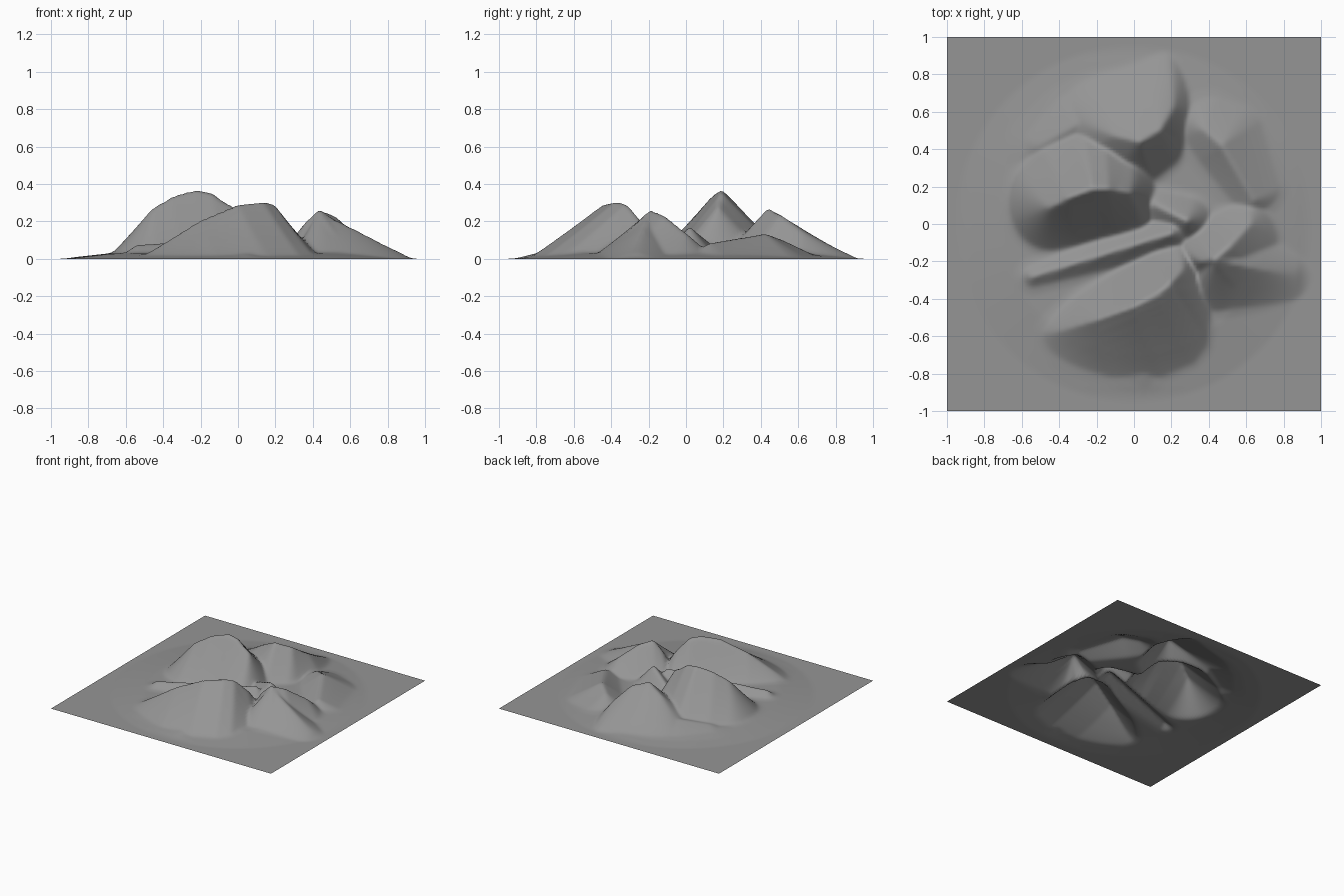
import bpy
import bmesh
import math
from mathutils import Vector

cube = bpy.data.objects.get("Cube")
if cube:
    bpy.data.objects.remove(cube)

GRID = 130
SPACING = .018
hills = []


def add_hill(crest, ahead, behind, left, right):
    """Store a hill: its crest line, direction, and how far each slope reaches."""
    points = [Vector(p) for p in crest]
    tallest = max(p.z for p in points)
    samples = [points[-1]]
    for a, b in zip(points, points[1:]):
        steps = math.ceil((b - a).length / SPACING)
        samples += [a.lerp(b, i / steps) for i in range(steps)]
    # Lower parts of a crest have shorter slopes
    samples = [(p.x, p.y, p.z, math.sqrt(p.z / tallest)) for p in samples]
    along = (points[-1] - points[0]).to_2d().normalized()
    hills.append((samples, along.x, along.y, ahead, behind, left, right))


def add_small_hill(start, end, reach):
    add_hill([start, end], reach, reach, reach, reach)


def hill_height(hill, x, y):
    """Highest of the slopes that fall away from the crest samples."""
    samples, ax, ay, ahead, behind, left, right = hill
    best = 0
    for cx, cy, cz, scale in samples:
        if cz > best:
            dx, dy = x - cx, y - cy
            u, v = dx * ax + dy * ay, dy * ax - dx * ay
            t = math.hypot(u / (ahead if u > 0 else behind), v / (left if v > 0 else right))
            best = max(best, cz * max(0, 1 - t / scale) ** 1.1)
    return best


def height(x, y):
    """Hills standing on a low apron that fades out before the border."""
    apron = .028 * max(0, min(1, (.95 - math.hypot(x, y)) * 4))
    top = max(hill_height(hill, x, y) for hill in hills)
    edge = min(1, (1 - max(abs(x), abs(y))) * 8)
    return max(0, edge) * (max(top, apron) + min(top, apron) / 4)


# Main peak, left of the middle
add_hill([(-.45, .09, .27), (-.35, .14, .33), (-.22, .19, .37), (-.14, .19, .35),
          (-.02, .17, .27)], .18, .29, .38, .31)
# Front peak with a long crest
add_hill([(-.42, -.58, .06), (-.2, -.51, .2), (0, -.44, .285), (.13, -.37, .305),
          (.19, -.32, .29), (.26, -.24, .19)], .15, .25, .25, .45)
# Side peak and its outward spur
add_hill([(.36, -.2, .19), (.43, -.19, .26), (.51, -.12, .23), (.62, 0, .13)], .2, .13, .24, .33)
add_hill([(.43, -.19, .25), (.78, -.26, .07)], .32, .14, .26, .32)
# Back peak and the knoll beside it
add_hill([(-.25, .53, .1), (-.1, .47, .2), (.03, .44, .265), (.14, .5, .23),
          (.21, .62, .14)], .16, .32, .43, .26)
add_hill([(.38, .5, .1), (.47, .42, .13), (.64, .13, .08)], .16, .25, .27, .2)
# Saddle and narrow ridge between the peaks
add_small_hill((.12, .1, .1), (.28, .02, .17), .16)
add_small_hill((-.54, -.28, .07), (.2, -.05, .14), .14)
# Low foothills at the left and front
add_small_hill((-.5, .42, .05), (-.3, .53, .08), .24)
add_small_hill((-.35, -.66, .03), (.05, -.78, .03), .14)

# Single sheet of ground, raised into hills
bm = bmesh.new()
bmesh.ops.create_grid(bm, x_segments=GRID, y_segments=GRID, size=1)
for vert in bm.verts:
    vert.co.z = height(vert.co.x, vert.co.y)
inner = [v for v in bm.verts if not v.is_boundary]
bmesh.ops.smooth_vert(bm, verts=inner, factor=.4, use_axis_z=True)
for face in bm.faces:
    face.smooth = True
mesh = bpy.data.meshes.new("terrain")
bm.to_mesh(mesh)
bm.free()

# Grey rock
rock = bpy.data.materials.new("grey_rock")
rock.use_nodes = True
grey = (.3, .3, .3, 1)
rock.diffuse_color = grey
shader = rock.node_tree.nodes["Principled BSDF"]
shader.inputs["Base Color"].default_value = grey
mesh.materials.append(rock)

terrain = bpy.data.objects.new("terrain", mesh)
bpy.context.collection.objects.link(terrain)
